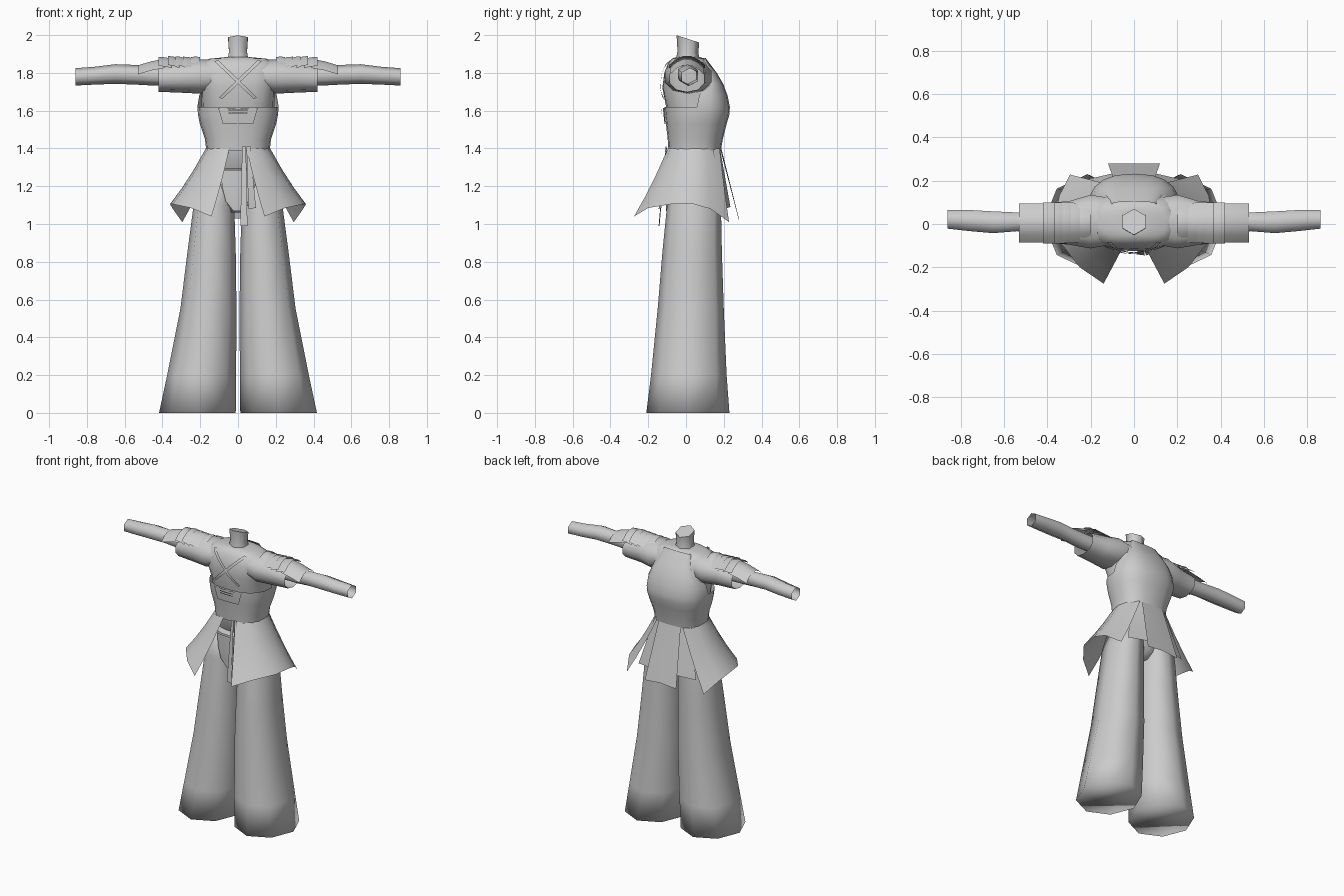
import bpy, bmesh, math
from mathutils import Vector
from mathutils.bvhtree import BVHTree

if "Cube" in bpy.data.objects:
    bpy.data.objects.remove(bpy.data.objects["Cube"])

grey = bpy.data.materials.new("plain grey")
grey.diffuse_color = (0.6, 0.6, 0.6, 1)
grey.use_nodes = True
grey.node_tree.nodes["Principled BSDF"].inputs["Base Color"].default_value = grey.diffuse_color


def finish(name, bm, angle=40):
    bmesh.ops.recalc_face_normals(bm, faces=bm.faces)
    me = bpy.data.meshes.new(name)
    bm.to_mesh(me)
    bm.free()
    for p in me.polygons:
        p.use_smooth = True
    me.set_sharp_from_angle(angle=math.radians(angle))
    me.materials.append(grey)
    ob = bpy.data.objects.new(name, me)
    bpy.context.collection.objects.link(ob)
    return ob


def mirror(ob):
    m = ob.modifiers.new("mirror", 'MIRROR')
    m.use_mirror_merge = False
    return ob


def skin(bm, rings, closed=True, caps=(False, False)):
    """Skin a list of equally long point rows."""
    rows = [[bm.verts.new(p) for p in r] for r in rings]
    n = len(rows[0])
    for a, b in zip(rows, rows[1:]):
        for i in range(n if closed else n - 1):
            j = (i + 1) % n
            bm.faces.new((a[i], a[j], b[j], b[i]))
    if caps[0]:
        bm.faces.new(rows[0])
    if caps[1]:
        bm.faces.new(rows[-1])


def loft(name, rings, closed=True, caps=(False, False), angle=40):
    bm = bmesh.new()
    skin(bm, rings, closed, caps)
    return finish(name, bm, angle)


def oval(n, u0, u1, v0, v1, power=0.8, turn=0.0):
    """Rounded outline filling the box u0..u1, v0..v1."""
    out = []
    for i in range(n):
        t = 2 * math.pi * i / n + turn
        c, s = math.cos(t), math.sin(t)
        c, s = (0 if abs(k) < 1e-6 else math.copysign(abs(k) ** power, k) for k in (c, s))
        out.append(((u0 + u1) / 2 + (u1 - u0) / 2 * c, (v0 + v1) / 2 + (v1 - v0) / 2 * s))
    return out


def ring_z(n, z, x0, x1, y0, y1, power=0.8):
    return [(x, y, z) for x, y in oval(n, x0, x1, y0, y1, power)]


def ring_x(n, x, y0, y1, z0, z1, power=1.0):
    return [(x, y, z) for y, z in oval(n, y0, y1, z0, z1, power, math.pi / 2)]


# Torso with pelvis: height, half width, front, back
body = [(1.06, .05, -.04, .10), (1.10, .10, -.08, .14), (1.2, .16, -.095, .17),
        (1.285, .17, -.09, .18), (1.295, .168, -.05, .18), (1.37, .16, -.083, .178), (1.4, .16, -.085, .178),
        (1.5, .18, -.095, .2), (1.62, .192, -.105, .222), (1.72, .195, -.125, .178),
        (1.8, .205, -.115, .14), (1.85, .2, -.095, .115), (1.875, .15, -.075, .10), (1.885, .05, -.05, .07)]
torso = loft("torso", [ring_z(20, z, -w, w, a, b, .65 if 1.7 < z < 1.86 else .8) for z, w, a, b in body],
             caps=(True, True), angle=55)

# Fitted waist armour whose back continues up to the shoulders
wrap = [(1.39, .168, -.093, .185), (1.45, .175, -.097, .195), (1.53, .202, -.106, .215),
        (1.58, .212, -.112, .23), (1.62, .215, -.115, .232)]
rise = [wrap[-1], (1.68, .205, -.08, .22), (1.74, .172, .0, .198), (1.8, .13, .06, .163), (1.88, .1, .08, .103)]
bm = bmesh.new()
skin(bm, [ring_z(20, z, -w, w, a, b) for z, w, a, b in wrap])
skin(bm, [ring_z(20, z, -w, w, a, b)[:11] for z, w, a, b in rise], closed=False)
bmesh.ops.remove_doubles(bm, verts=bm.verts, dist=.0005)
vest = finish("waist_and_back_armour", bm, 60)

# Slanted six-sided neck
neck = []
for z, r, tilt in ((1.86, .066, 0), (1.91, .055, 0.1), (1.98, .06, .32)):
    neck.append([(x, y, z - tilt * (y - .01)) for x, y in
                 ((r * math.sin(k * math.pi / 3), .01 + r * math.cos(k * math.pi / 3)) for k in range(6))])
loft("neck", neck, caps=(False, True), angle=65)

# Flared trouser legs with angular feet
legs = [(0, .012, .418, -.21, .23, 1.05), (.2, .01, .375, -.185, .215, .95), (.55, .008, .305, -.15, .2, .85),
        (.85, .012, .268, -.125, .19, .85), (1.1, .02, .235, -.1, .185, .8), (1.27, .03, .185, -.085, .178, .8)]
mirror(loft("trouser_leg", [ring_z(8, *r) for r in legs], caps=(True, True), angle=180))

# Wide sleeve and bare arm
sleeve = [(.08, -.095, .12, 1.71, 1.865), (.2, -.118, .14, 1.69, 1.872), (.3, -.1, .11, 1.695, 1.86),
          (.42, -.088, .1, 1.70, 1.84)]
mirror(loft("sleeve", [ring_x(10, *r, .9) for r in sleeve], angle=180))
arm = [(.3, -.04, .065, 1.73, 1.84), (.45, -.045, .062, 1.733, 1.84), (.54, -.04, .06, 1.738, 1.842),
       (.65, -.05, .066, 1.742, 1.846), (.76, -.04, .072, 1.738, 1.832), (.86, -.028, .07, 1.733, 1.825)]
mirror(loft("arm", [ring_x(6, *r) for r in arm], angle=180))

# Overlapping shoulder plates: inner x, outer x, inner top, outer top, half depth
plates = [(.2, .25, 1.885, 1.885, .085), (.23, .29, 1.875, 1.888, .09), (.27, .33, 1.875, 1.89, .093),
          (.31, .37, 1.875, 1.892, .095), (.35, .42, 1.875, 1.886, .095), (.39, .53, 1.876, 1.842, .09)]
for k, (xa, xb, za, zb, d) in enumerate(plates):
    rows = []
    for x, z in ((xa, za), ((xa + xb) / 2, (za + zb) / 2 + .004), (xb, zb)):
        rows.append([(x, .005 + d * s, z - .05 * s * s) for s in (-1, -.6, -.2, .2, .6, 1)])
    mirror(loft("shoulder_plate_%d" % (k + 1), rows, closed=False, angle=60))


# Skirt panels: a top edge and a hem, joined with a slight flare
def panel(name, top, hem, steps=3, bow=.0):
    rows = []
    for i in range(steps + 1):
        t = i / steps
        rows.append([Vector(a).lerp(Vector(b), t) + Vector((0, 0, -bow * math.sin(t * math.pi)))
                     for a, b in zip(top, hem)])
    return loft(name, rows, closed=False, angle=60)


mirror(panel("side_skirt",
             [(.045, -.096, 1.4), (.11, -.083, 1.4), (.158, -.02, 1.4), (.17, .05, 1.4),
              (.158, .11, 1.4), (.10, .178, 1.4)],
             [(.14, -.275, 1.04), (.25, -.2, 1.085), (.345, -.08, 1.105), (.36, .04, 1.105),
              (.345, .13, 1.08), (.295, .228, 1.01)], bow=.015))
panel("back_skirt", [(-.085, .18, 1.4), (0, .187, 1.4), (.085, .18, 1.4)],
      [(-.12, .28, 1.02), (0, .28, 1.03), (.12, .28, 1.02)])
mirror(panel("rear_under_skirt", [(.06, .18, 1.4), (.14, .14, 1.4)],
             [(.09, .235, 1.09), (.22, .205, 1.08)]))

# Thin pieces laid on the front of the torso and the waist armour
bm = bmesh.new()
bm.from_mesh(torso.data)
bm.from_mesh(vest.data)
tree = BVHTree.FromBMesh(bm)
bm.free()


def laid(name, left, right, steps=10, off=.014):
    """Band between two straight (x, z) edges, pressed onto the front surface."""
    rows = []
    for i in range(steps + 1):
        t = i / steps
        a, b = (Vector(e[0]).lerp(Vector(e[1]), t) for e in (left, right))
        row = []
        for s in (0, .33, .67, 1):
            p = a.lerp(b, s)
            hit = tree.ray_cast(Vector((p.x, -1, p.y)), Vector((0, 1, 0)))[0]
            row.append((p.x, (hit.y if hit else -.06) - off, p.y))
        rows.append(row)
    return loft(name, rows, closed=False, angle=80)


mirror(laid("crossed_strap", ((-.125, 1.862), (.085, 1.66)), ((-.105, 1.868), (.1, 1.67))))
laid("belly_plate", ((-.105, 1.615), (-.08, 1.53)), ((.105, 1.615), (.08, 1.53)), 4, .01)
for z in (1.605, 1.59):
    laid("belly_cord", ((-.05, z), (-.05, z - .006)), ((.05, z), (.05, z - .006)), 1, .018)

# Hanging sash ends
panel("long_sash", [(.022, -.105, 1.41), (.042, -.108, 1.41)], [(.012, -.14, .99), (.05, -.145, .99)])
panel("short_sash", [(.045, -.1, 1.41), (.065, -.104, 1.41)], [(.055, -.145, 1.08), (.095, -.13, 1.085)])
# Loin flap over the trouser front
flap = [(1.285, .085), (1.2, .08), (1.12, .06), (1.07, .02)]
loft("loin_flap", [[(x * w - .005, -.108 + .01 * x * x, z) for x in (-1, -.4, .4, 1)] for z, w in flap],
     closed=False)
